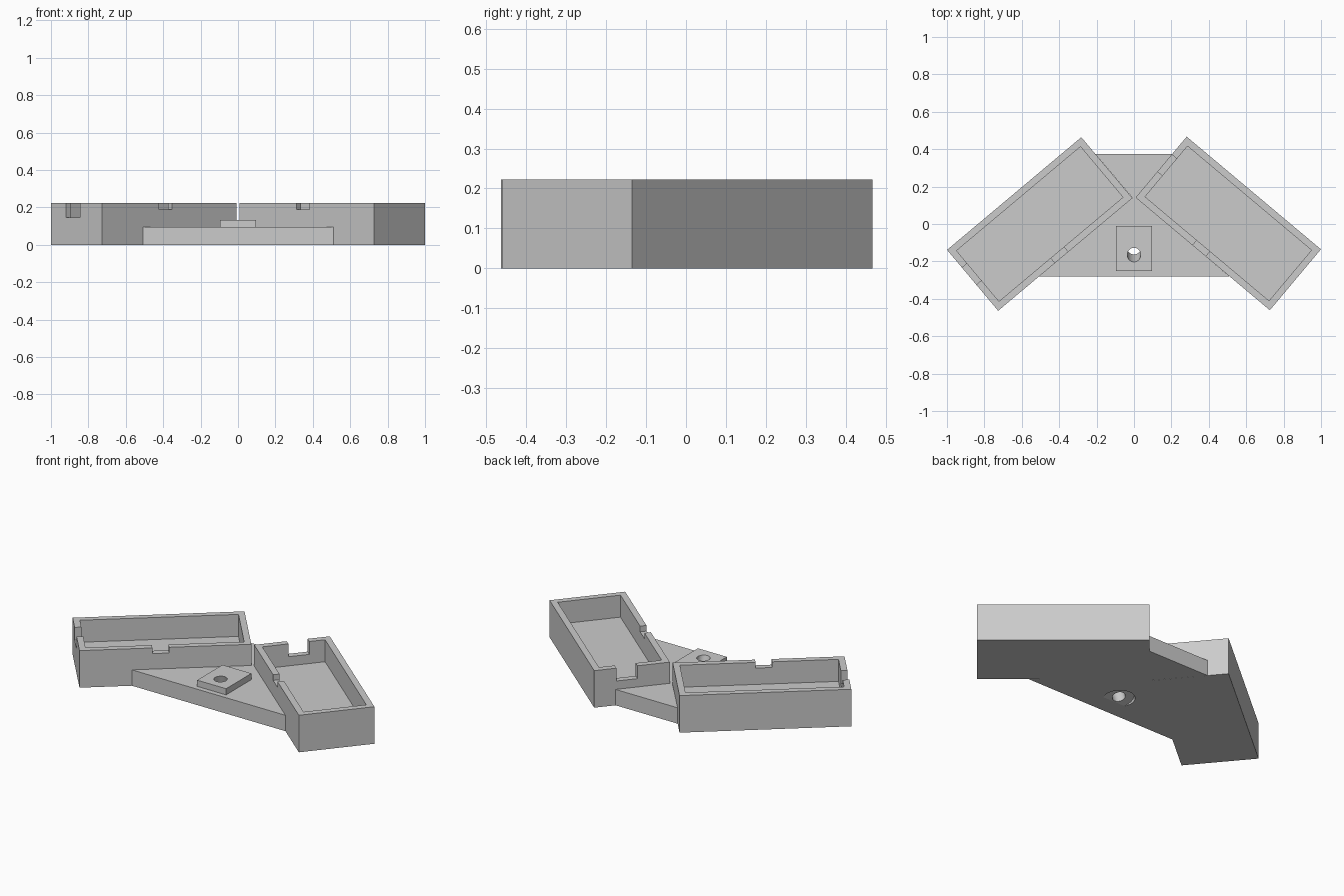
import bpy
import bmesh
import math
from mathutils import Matrix, Vector

cube = bpy.data.objects.get("Cube")
if cube:
    bpy.data.objects.remove(cube, do_unlink=True)

grey = bpy.data.materials.new("light_grey")
grey.use_nodes = True
colour = (0.6, 0.6, 0.6, 1)
grey.diffuse_color = colour
grey.node_tree.nodes["Principled BSDF"].inputs["Base Color"].default_value = colour

LENGTH, WIDTH, HEIGHT, WALL, FLOOR = 0.937, 0.425, 0.222, 0.036, 0.09
PLATE_TOP, PAD_TOP = 0.095, 0.132


def finish(name, bm):
    bmesh.ops.recalc_face_normals(bm, faces=bm.faces)
    mesh = bpy.data.meshes.new(name)
    bm.to_mesh(mesh)
    bm.free()
    mesh.materials.append(grey)
    obj = bpy.data.objects.new(name, mesh)
    bpy.context.collection.objects.link(obj)
    return obj


def block(name, low, high):
    bm = bmesh.new()
    low, high = Vector(low), Vector(high)
    place = Matrix.Translation((low + high) / 2) @ Matrix.Diagonal((*(high - low), 1))
    bmesh.ops.create_cube(bm, size=1, matrix=place)
    return finish(name, bm)


def prism(name, outline, height):
    bm = bmesh.new()
    face = bm.faces.new([bm.verts.new((x, y, 0)) for x, y in outline])
    extruded = bmesh.ops.extrude_face_region(bm, geom=[face])["geom"]
    verts = [v for v in extruded if isinstance(v, bmesh.types.BMVert)]
    bmesh.ops.translate(bm, verts=verts, vec=(0, 0, height))
    return finish(name, bm)


def cylinder(name, radius, depth, matrix):
    bm = bmesh.new()
    bmesh.ops.create_cone(bm, cap_ends=True, segments=48, radius1=radius,
                          radius2=radius, depth=depth, matrix=matrix)
    return finish(name, bm)


def cut(target, cutter):
    cutter.hide_render = True
    mod = target.modifiers.new("cut", "BOOLEAN")
    mod.operation, mod.solver, mod.object = "DIFFERENCE", "EXACT", cutter
    with bpy.context.temp_override(object=target, active_object=target):
        bpy.ops.object.modifier_apply(modifier=mod.name)
    bpy.data.objects.remove(cutter, do_unlink=True)


# Open trays, each with a deep end notch and a shallow side notch
def tray(name, x, y, angle):
    hx, hy, top = LENGTH / 2, WIDTH / 2, HEIGHT + 0.1
    obj = block(name, (-hx, -hy, 0), (hx, hy, HEIGHT))
    cut(obj, block("cavity", (WALL - hx, WALL - hy, FLOOR), (hx - WALL, hy - WALL, top)))
    cut(obj, block("end_notch", (-hx - 0.1, -0.03, 0.145), (WALL - hx + 0.02, 0.088, top)))
    cut(obj, block("side_notch", (-0.071, -hy - 0.1, 0.188), (0.02, WALL - hy + 0.02, top)))
    obj.location = (x, y, 0)
    obj.rotation_euler.z = math.radians(angle)


tray("right_tray", -0.504, 0, 40)
tray("left_tray", 0.504, 0.003, -40)

# Connecting plate filling the space between the trays
half = [(0.51, -0.28), (0.01, 0.142), (0.207, 0.375)]
plate = prism("connecting_plate", half + [(-x, y) for x, y in reversed(half)], PLATE_TOP)
pad = block("mounting_pad", (-0.096, -0.25, PLATE_TOP), (0.096, -0.01, PAD_TOP))

# Tilted screw hole through pad and plate, with a tilted recess underneath
tilt = Matrix.Rotation(math.radians(17), 4, "X")
axis = tilt @ Vector((0, 0, -1))
entry = Vector((0, -0.165, PAD_TOP))
for part in (plate, pad):
    cut(part, cylinder("screw_hole", 0.036, 0.6, Matrix.Translation(entry) @ tilt))
recess_centre = entry + axis * (0.125 + 0.1)
cut(plate, cylinder("recess", 0.085, 0.2, Matrix.Translation(recess_centre) @ tilt))
